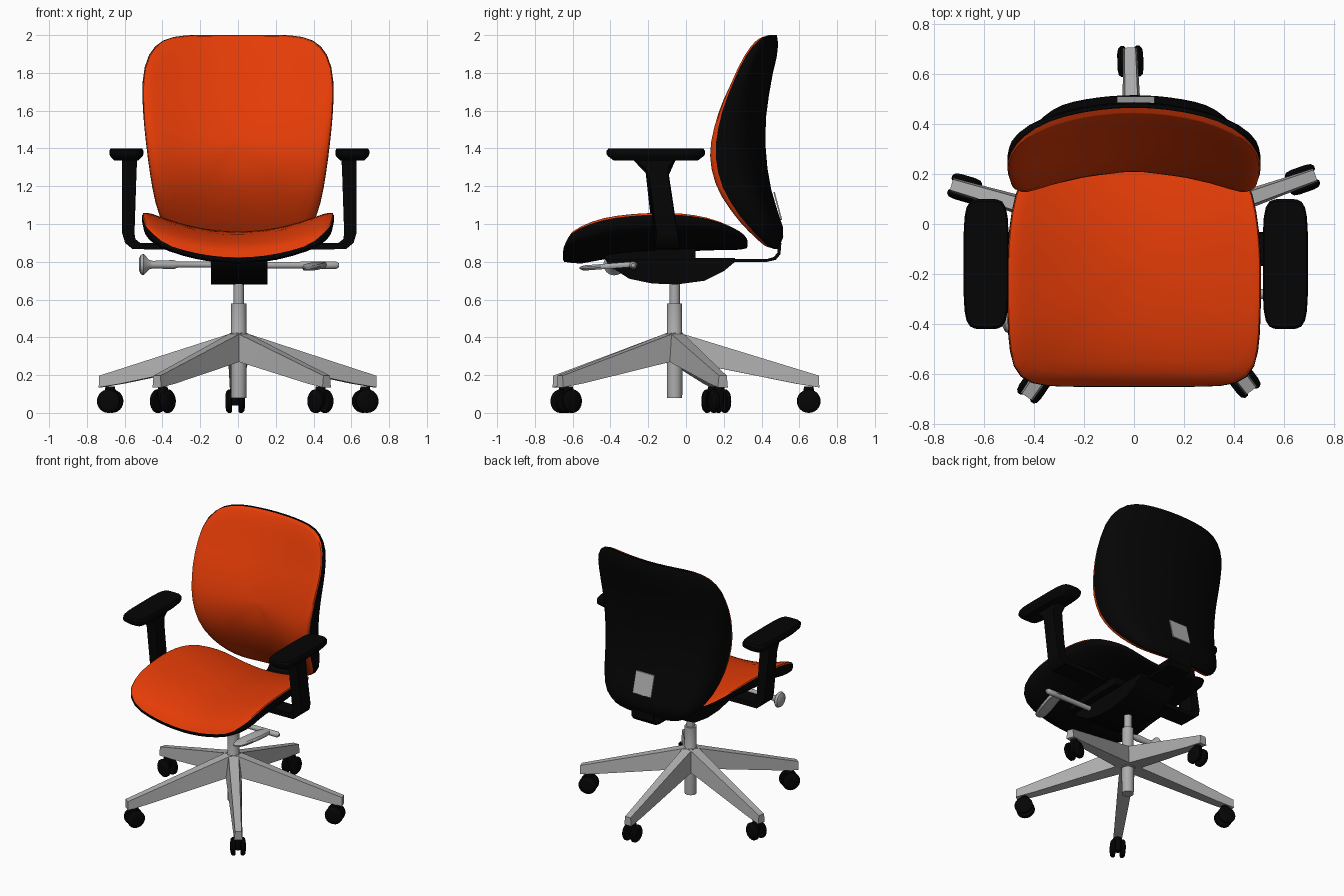
import bpy, bmesh, math
from mathutils import Vector

cube = bpy.data.objects.get("Cube")
if cube:
    bpy.data.objects.remove(cube, do_unlink=True)


def material(name, r, g, b):
    m = bpy.data.materials.new(name)
    m.use_nodes = True
    m.diffuse_color = (r, g, b, 1)
    m.node_tree.nodes["Principled BSDF"].inputs["Base Color"].default_value = (r, g, b, 1)
    return m


orange = material("orange fabric", 0.78, 0.045, 0.002)
black = material("black plastic", 0.0015, 0.0015, 0.0015)
grey = material("grey metal", 0.42, 0.42, 0.42)


def curve(pts):
    """Smooth function through (t, value) points."""
    def slope(i):
        a, b = pts[max(i - 1, 0)], pts[min(i + 1, len(pts) - 1)]
        return (b[1] - a[1]) / (b[0] - a[0])

    def f(t):
        t = min(max(t, pts[0][0]), pts[-1][0])
        i = 0
        while i < len(pts) - 2 and t > pts[i + 1][0]:
            i += 1
        (t0, v0), (t1, v1) = pts[i], pts[i + 1]
        d = t1 - t0
        u = (t - t0) / d
        return (v0 * (1 + 2 * u) * (1 - u) ** 2 + v1 * u * u * (3 - 2 * u)
                + d * u * (1 - u) * (slope(i) * (1 - u) - slope(i + 1) * u))
    return f


def loft(name, rings, mat, second=None, split=0, angle=35):
    """Skin closed rings; bands from index split on use the second material."""
    bm = bmesh.new()
    rows = [[bm.verts.new(p) for p in ring] for ring in rings]
    n = len(rows[0])
    bm.faces.new(rows[0])
    for k, (a, b) in enumerate(zip(rows, rows[1:])):
        for i in range(n):
            j = (i + 1) % n
            f = bm.faces.new((a[i], a[j], b[j], b[i]))
            f.material_index = int(second is not None and k >= split)
    bm.faces.new(rows[-1]).material_index = int(second is not None)
    bmesh.ops.recalc_face_normals(bm, faces=bm.faces)
    me = bpy.data.meshes.new(name)
    bm.to_mesh(me)
    bm.free()
    for m in (mat, second):
        if m:
            me.materials.append(m)
    ob = bpy.data.objects.new(name, me)
    bpy.context.collection.objects.link(ob)
    bpy.ops.object.select_all(action='DESELECT')
    ob.select_set(True)
    bpy.context.view_layer.objects.active = ob
    bpy.ops.object.shade_smooth_by_angle(angle=math.radians(angle))
    return ob


def turned(name, start, axis, steps, mat, n=24):
    """Round part: steps are (distance along axis, radius)."""
    axis = Vector(axis).normalized()
    u = axis.orthogonal().normalized()
    w = axis.cross(u)
    rings = [[Vector(start) + axis * d + r * (u * math.cos(a) + w * math.sin(a))
              for a in (math.tau * i / n for i in range(n))] for d, r in steps]
    return loft(name, rings, mat)


MID = 0.007  # sideways offset of the mechanism and arms


def extruded(name, profile, half, mat):
    """Side profile of (y, z) points, widened along x."""
    return loft(name, [[(MID + x, y, z) for y, z in profile] for x in (-half, half)], mat)


def squircle(power, per_side=14):
    """Rounded unit square, evenly sampled."""
    pts = []
    for k in range(4):
        for i in range(per_side):
            p, q = 1, 2 * i / per_side - 1
            for _ in range(k):
                p, q = -q, p
            r = (abs(p) ** power + abs(q) ** power) ** (-1 / power)
            pts.append((p * r, q * r))
    return pts


def cushion(name, width, front, back, bend, power, end_wrap, place):
    """Curved pad with an orange face, wrapped over its rim, and a black shell behind."""
    lo, hi = front[0][0], front[-1][0]
    width, front, back = curve(width), curve(front), curve(back)
    shape = squircle(power)
    steps = (0.04, 0.25, 0.45, 0.65, 0.8, 0.9, 0.95, 0.985, 1)

    def ring(s, depth, wrap=0):
        out = []
        for p, q in shape:
            l = (lo + hi) / 2 + s * q * (hi - lo) / 2
            x = s * p * width(l)
            d = front(l) + (back(l) - front(l)) * (depth + wrap * q ** 8)
            out.append(place(x, l, d + bend * x * x))
        return out

    rings = [ring(s, 0.17 * s ** 18) for s in steps]
    rings += [ring(s, d, end_wrap) for s, d in ((1.006, 0.25), (1.012, 0.29), (1.012, 0.5))]
    rings += [ring(s, 1 - 0.28 * s ** 14) for s in reversed(steps)]
    return loft(name, rings, orange, black, len(steps), 50)


# Backrest and seat
cushion("backrest",
        [(0.87, 0.36), (1.05, 0.42), (1.3, 0.465), (1.6, 0.497), (1.8, 0.5), (2, 0.48)],
        [(0.875, 0.44), (0.95, 0.38), (1.05, 0.31), (1.2, 0.23), (1.38, 0.205),
         (1.6, 0.265), (1.75, 0.335), (1.9, 0.395), (1.995, 0.435)],
        [(0.875, 0.51), (0.95, 0.523), (1.1, 0.475), (1.25, 0.437), (1.5, 0.42),
         (1.75, 0.45), (1.9, 0.485), (1.995, 0.5)],
        -0.45, 6, 0.2, lambda x, l, d: (x, d, l))
cushion("seat",
        [(-0.65, 0.485), (-0.4, 0.499), (-0.1, 0.499), (0.13, 0.465), (0.32, 0.38)],
        [(-0.645, 0.835), (-0.6, 0.88), (-0.4, 0.94), (-0.1, 0.96), (0.1, 0.945), (0.32, 0.9)],
        [(-0.645, 0.785), (-0.55, 0.79), (-0.4, 0.82), (-0.1, 0.845), (0.1, 0.86), (0.32, 0.86)],
        0.47, 8, 0, lambda x, l, d: (x, l, d))

# Mechanism under the seat and the bar that carries the backrest
extruded("seat_mount", [(-0.43, 0.81), (0.05, 0.81), (0.05, 0.87), (-0.43, 0.85)], 0.2, black)
extruded("tilt_mechanism",
         [(-0.43, 0.82), (-0.41, 0.78), (-0.3, 0.71), (-0.18, 0.685), (-0.05, 0.68),
          (0.1, 0.7), (0.2, 0.75), (0.26, 0.8), (0.26, 0.82)], 0.15, black)
extruded("back_bar",
         [(0.2, 0.8), (0.43, 0.8), (0.475, 0.81), (0.5, 0.84), (0.505, 0.9),
          (0.485, 0.9), (0.485, 0.85), (0.465, 0.825), (0.43, 0.815), (0.2, 0.815)], 0.09, black)
extruded("back_plate",
         [(0.51, 1.02), (0.47, 1.17), (0.462, 1.17), (0.502, 1.02)], 0.075, grey)

# Armrests
post_y = curve([(0.86, -0.1), (0.95, -0.1), (1.25, -0.145), (1.35, -0.17)])
post_w = curve([(0.86, 0.07), (0.95, 0.055), (1.25, 0.05), (1.3, 0.06), (1.35, 0.12)])
post = [(0.62, 1.35), (0.62, 1.3), (0.62, 1.25), (0.62, 0.95), (0.605, 0.9), (0.565, 0.867),
        (0.12, 0.862), (0.12, 0.9), (0.525, 0.9), (0.55, 0.92), (0.555, 0.95),
        (0.545, 1.25), (0.543, 1.3), (0.54, 1.35)]
for side, label in ((1, "left"), (-1, "right")):
    loft(label + "_arm_post",
         [[(MID + side * x, post_y(z) + e * post_w(z), z) for x, z in post]
          for e in (-1, 1)], black)
    loft(label + "_arm_pad",
         [[(MID + side * (0.598 + 0.09 * s * p), -0.16 + 0.26 * (1 - (1 - s) / 2) * q, z)
           for p, q in squircle(5, 8)]
          for s, z in ((0.7, 1.335), (0.96, 1.36), (1, 1.37), (1, 1.388), (0.93, 1.4))], black)

# Control levers
turned("right_lever", (-0.12, -0.38, 0.785), (-1, 0, 0),
       [(0, 0.016), (0.2, 0.016), (0.22, 0.024), (0.33, 0.02), (0.35, 0.025),
        (0.38, 0.057), (0.395, 0.05), (0.405, 0.03)], grey)
turned("left_lever", (0.12, -0.28, 0.782), (1, 0, 0),
       [(0, 0.018), (0.2, 0.018), (0.34, 0.02), (0.4, 0.02), (0.415, 0.01)], grey)
loft("left_lever_paddle",
     [[(0.405 + 0.045 * s * p + 0.035 * q, -0.41 + 0.155 * s * q, 0.777 + 0.01 * q + h)
       for p, q in squircle(3, 6)]
      for s, h in ((0.85, -0.014), (1, -0.004), (1, 0.004), (0.85, 0.014))], grey)

# Gas column and hub
HUB = Vector((0.004, -0.06, 0))
turned("gas_column", HUB, (0, 0, 1),
       [(0.08, 0.04), (0.27, 0.042), (0.27, 0.052), (0.3, 0.058), (0.4, 0.05),
        (0.42, 0.04), (0.58, 0.04), (0.58, 0.027), (0.7, 0.027)], grey)

# Five legs with twin-wheel casters
for k in range(5):
    a = math.radians(91.5 + 72 * k)
    out = Vector((math.cos(a), math.sin(a), 0))
    across = Vector((-out.y, out.x, 0))

    def at(r, s, z):
        return HUB + out * r + across * s + Vector((0, 0, z))

    loft(f"leg_{k + 1}",
         [[at(r, -bw, lo), at(r, bw, lo), at(r, tw, hi), at(r, -tw, hi)]
          for r, lo, hi, bw, tw in ((0.02, 0.28, 0.425, 0.055, 0.035),
                                    (0.64, 0.155, 0.235, 0.032, 0.024),
                                    (0.765, 0.135, 0.197, 0.028, 0.022))], grey)
    turned(f"caster_stem_{k + 1}", at(0.71, 0, 0.04), (0, 0, 1),
           [(0, 0.02), (0.07, 0.03), (0.1, 0.026)], black, 12)
    for s in (-1, 1):
        turned(f"caster_wheel_{k + 1}_{'a' if s < 0 else 'b'}", at(0.71, s * 0.018, 0.062),
               across * s, [(0, 0.056), (0.006, 0.062), (0.02, 0.062), (0.03, 0.052),
                            (0.034, 0.03)], black)
